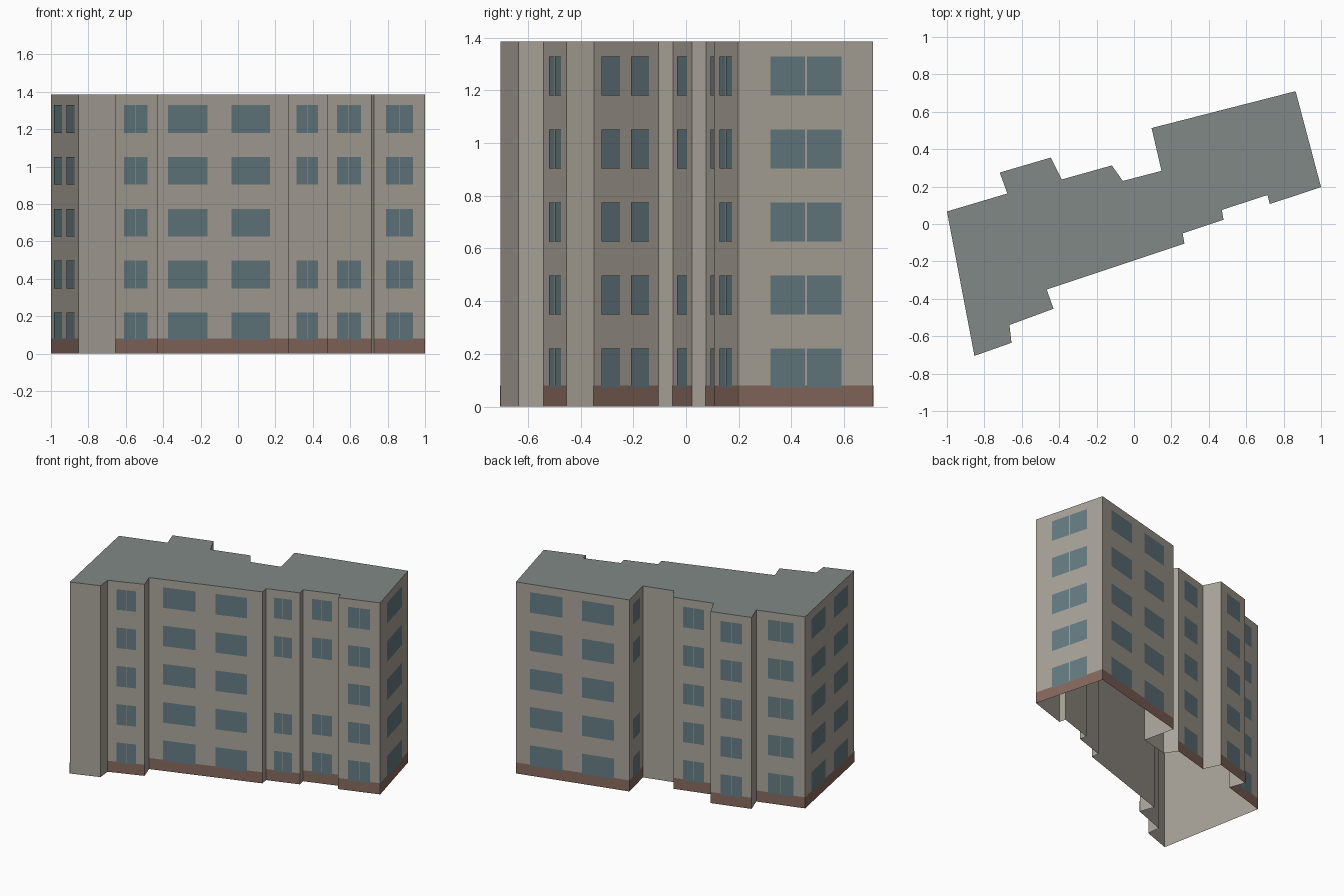
import bpy
from mathutils import Vector

if "Cube" in bpy.data.objects:
    bpy.data.objects.remove(bpy.data.objects["Cube"])

H = 1.385          # building height
BASE = 0.08        # plinth height
FLOORS = [0.072 + 0.277 * i for i in range(5)]
WIN_H = 0.148


def material(name, rgb):
    m = bpy.data.materials.new(name)
    m.diffuse_color = (*rgb, 1)
    m.use_nodes = True
    m.node_tree.nodes["Principled BSDF"].inputs["Base Color"].default_value = m.diffuse_color
    return m


WALL = material("plaster", (0.40, 0.37, 0.32))
ROOF = material("roofing", (0.22, 0.25, 0.24))
BROWN = material("brown_base", (0.24, 0.14, 0.11))
GLASS = material("glass", (0.13, 0.20, 0.22))


def mesh_object(name, verts, faces, mat):
    me = bpy.data.meshes.new(name)
    me.from_pydata(verts, [], faces)
    me.materials.append(mat)
    ob = bpy.data.objects.new(name, me)
    bpy.context.collection.objects.link(ob)
    return ob


# Pane spans along a wall, as fractions of its length
PAIR = [(0.24, 0.495), (0.51, 0.765)]
WIDE = [(0.125, 0.41), (0.585, 0.865)]
ALL, NO_MID = (0, 1, 2, 3, 4), (0, 1, 3, 4)

# Footprint, counter-clockwise: corner, then panes and floors of the wall starting there
PLAN = [
    (-0.853, -0.705, None, ALL),
    (-0.655, -0.635, None, ALL),
    (-0.666, -0.54, PAIR, ALL),
    (-0.43, -0.453, None, ALL),
    (-0.467, -0.35, WIDE, ALL),
    (0.27, -0.105, None, ALL),
    (0.26, -0.05, PAIR, NO_MID),
    (0.479, 0.023, None, ALL),
    (0.469, 0.075, PAIR, NO_MID),
    (0.714, 0.155, None, ALL),
    (0.726, 0.107, PAIR, ALL),
    (1.0, 0.197, PAIR, ALL),
    (0.864, 0.71, WIDE, ALL),
    (0.094, 0.513, PAIR, NO_MID),
    (0.147, 0.284, None, ALL),
    (-0.06, 0.23, None, ALL),
    (-0.118, 0.313, PAIR, ALL),
    (-0.387, 0.238, None, ALL),
    (-0.445, 0.355, PAIR, ALL),
    (-0.718, 0.275, None, ALL),
    (-0.677, 0.163, PAIR, ALL),
    (-1.0, 0.067, WIDE, ALL),
]
N = len(PLAN)

# Shell walls (open underneath) and flat roof
ring = [(p[0], p[1]) for p in PLAN]
verts = [(x, y, 0) for x, y in ring] + [(x, y, H) for x, y in ring]
mesh_object("walls", verts,
            [(i, (i + 1) % N, (i + 1) % N + N, i + N) for i in range(N)], WALL)
mesh_object("roof", [(x, y, H) for x, y in ring], [tuple(range(N))], ROOF)


def panel(store, a, b, span, z0, z1, off):
    """Add a rectangle lying just outside the wall from a to b."""
    d = b - a
    out = Vector((d.y, -d.x)).normalized() * off
    p, q = a + d * span[0] + out, a + d * span[1] + out
    v, f = store
    n = len(v)
    v += [(p.x, p.y, z0), (q.x, q.y, z0), (q.x, q.y, z1), (p.x, p.y, z1)]
    f.append((n, n + 1, n + 2, n + 3))


# Brown base band and window panes on every wall that has windows
base, panes = ([], []), ([], [])
for i, (x, y, spans, floors) in enumerate(PLAN):
    if not spans:
        continue
    a, b = Vector((x, y)), Vector(ring[(i + 1) % N])
    panel(base, a, b, (0, 1), 0, BASE, 0.001)
    for k in floors:
        for s in spans:
            panel(panes, a, b, s, FLOORS[k], FLOORS[k] + WIN_H, 0.002)
mesh_object("base_band", *base, BROWN)
mesh_object("windows", *panes, GLASS)
